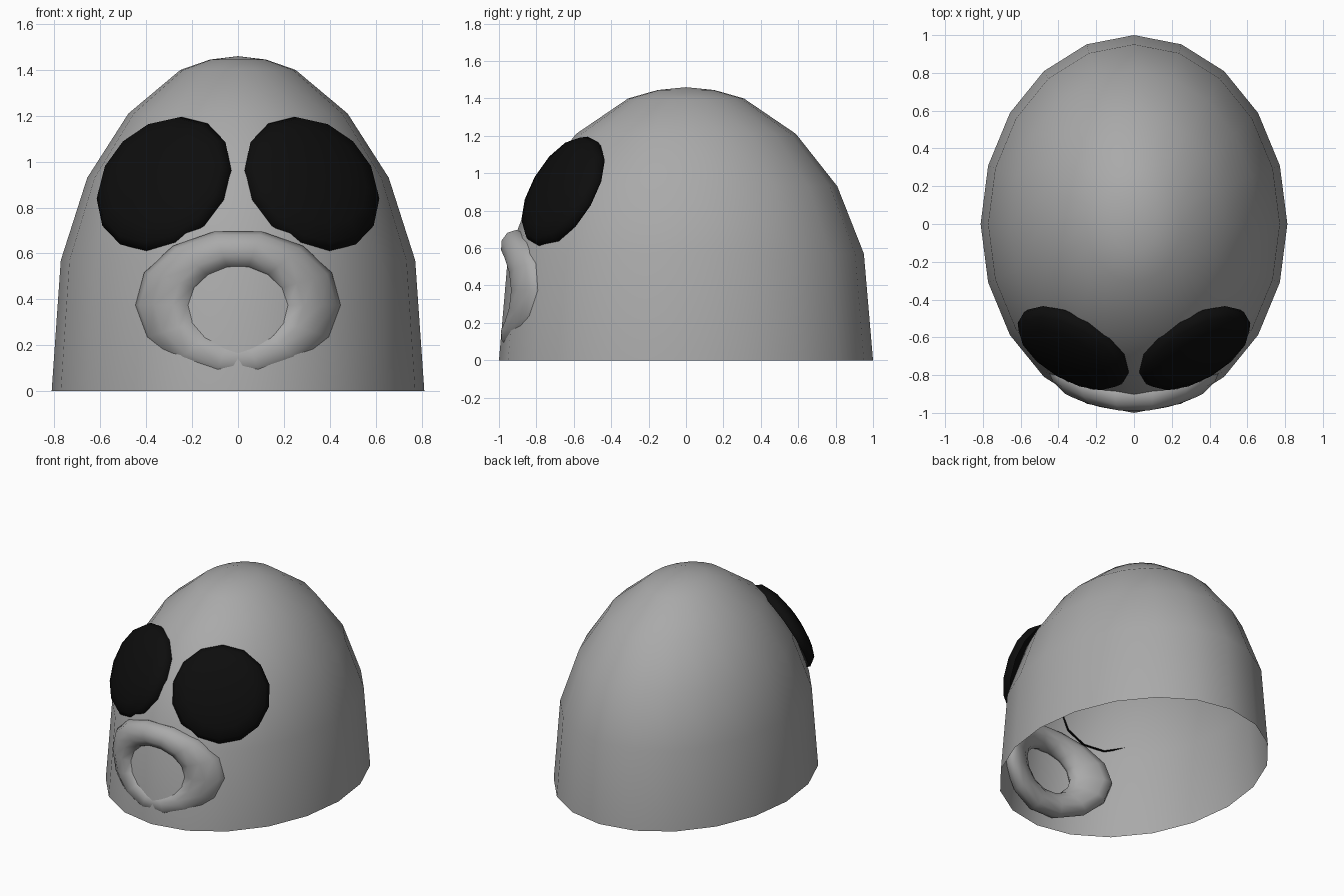
import bpy, bmesh, math
from mathutils import Vector

if "Cube" in bpy.data.objects:
    bpy.data.objects.remove(bpy.data.objects["Cube"])


def material(name, value):
    m = bpy.data.materials.new(name)
    m.diffuse_color = (value, value, value, 1)
    m.use_nodes = True
    m.node_tree.nodes["Principled BSDF"].inputs["Base Color"].default_value = m.diffuse_color
    return m


grey = material("grey skin", 0.4)
black = material("black eye", 0.004)


def make(name, bm, mat, angle=180):
    bmesh.ops.recalc_face_normals(bm, faces=bm.faces)
    me = bpy.data.meshes.new(name)
    bm.to_mesh(me)
    bm.free()
    me.materials.append(mat)
    ob = bpy.data.objects.new(name, me)
    bpy.context.collection.objects.link(ob)
    bpy.ops.object.select_all(action='DESELECT')
    ob.select_set(True)
    bpy.context.view_layer.objects.active = ob
    bpy.ops.object.shade_smooth_by_angle(angle=math.radians(angle))
    return ob


def bridge(bm, a, b):
    n = len(a)
    for i in range(n):
        j = (i + 1) % n
        bm.faces.new((a[i], a[j], b[j], b[i]))


def dome(bm, profile, sides, width=1.0):
    """Open-bottomed stack of (radius, height) rings closed by a top point."""
    rings = []
    for r, z in profile[:-1]:
        angles = [2 * math.pi * i / sides for i in range(sides)]
        rings.append([bm.verts.new((r * width * math.sin(a), r * math.cos(a), z))
                      for a in angles])
    for a, b in zip(rings, rings[1:]):
        bridge(bm, a, b)
    top = bm.verts.new((0, 0, profile[-1][1]))
    for i in range(sides):
        bm.faces.new((rings[-1][i], rings[-1][(i + 1) % sides], top))


# Head: hollow oval dome, open underneath
bm = bmesh.new()
dome(bm, [(1, 0), (0.951, 0.57), (0.809, 0.93), (0.588, 1.21),
          (0.309, 1.4), (0.15, 1.445), (0, 1.46)], 20, 0.812)
make("head", bm, grey)

# Eyes: shallow lenses lying on the front of the dome
for side, name in ((-1, "left_eye"), (1, "right_eye")):
    bm = bmesh.new()
    R, T = 0.328, 0.1
    lens = [(R * 0.97, -0.025)]
    lens += [(R * math.cos(math.radians(a)), T * math.sin(math.radians(a)))
             for a in (0, 22.5, 45, 67.5, 90)]
    dome(bm, lens, 14)
    eye = make(name, bm, black)
    normal = Vector((side * 0.45, -0.77, 0.455))
    eye.rotation_mode = 'QUATERNION'
    eye.rotation_quaternion = normal.to_track_quat('Z', 'Y')
    eye.location = (side * 0.323, -0.657, 0.903)

# Mouth: oval ring bent around the front of the head
bm = bmesh.new()
rings = []
for i in range(14):
    a = 2 * math.pi * (i + 0.5) / 14
    ring = []
    for j in range(10):
        b = 2 * math.pi * j / 10
        x = (0.325 + 0.13 * math.cos(b)) * math.sin(a)
        z = 0.375 + (0.245 + 0.085 * math.cos(b)) * math.cos(a)
        y = -0.915 + 0.69 * x * x - 0.08 * math.sin(b)
        ring.append(bm.verts.new((x, y, z)))
    rings.append(ring)
for i in range(14):
    bridge(bm, rings[i], rings[(i + 1) % 14])
make("mouth", bm, grey)
